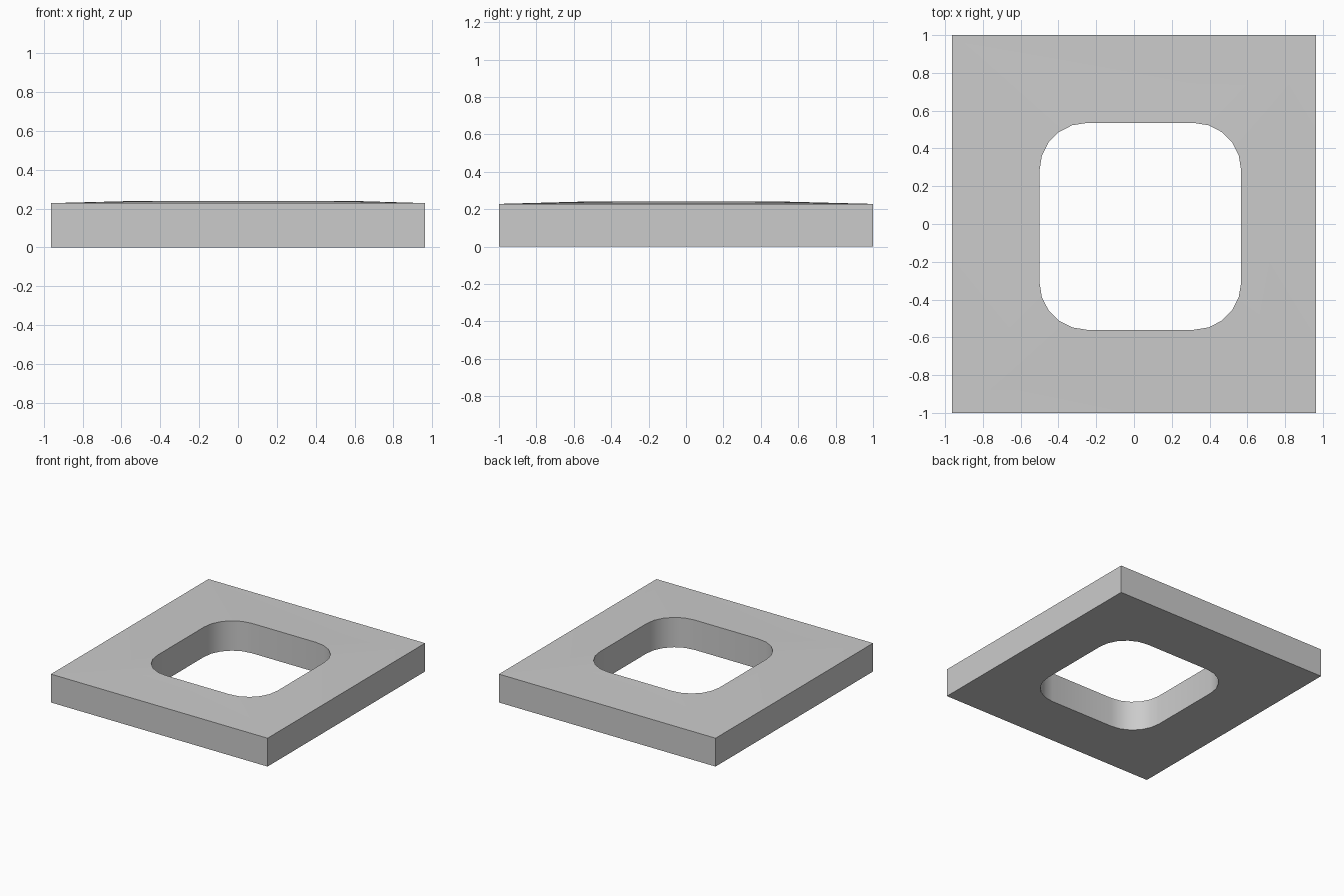
import bpy, bmesh, math

if "Cube" in bpy.data.objects:
    bpy.data.objects.remove(bpy.data.objects["Cube"])

HX, HY = 0.963, 1.0                          # outer half sizes
X0, X1, Y0, Y1 = -0.5, 0.567, -0.56, 0.535   # opening limits
R, SEG = 0.25, 5                             # opening corner radius
EDGE_Z, RIM_Z = 0.228, 0.24                  # top rises gently to the rim

# Corners counter-clockwise: outer point, arc centre, start angle
corners = [
    ((HX, HY), (X1 - R, Y1 - R), 0),
    ((-HX, HY), (X0 + R, Y1 - R), 90),
    ((-HX, -HY), (X0 + R, Y0 + R), 180),
    ((HX, -HY), (X1 - R, Y0 + R), 270),
]

bm = bmesh.new()


def make_ring(outer_z, inner_z):
    outer, arcs = [], []
    for (ox, oy), (cx, cy), start in corners:
        outer.append(bm.verts.new((ox, oy, outer_z)))
        arc = []
        for i in range(SEG + 1):
            a = math.radians(start + 90 * i / SEG)
            arc.append(bm.verts.new((cx + R * math.cos(a), cy + R * math.sin(a), inner_z)))
        arcs.append(arc)
    # Corner fans and straight sides
    for k in range(4):
        n = (k + 1) % 4
        for a, b in zip(arcs[k], arcs[k][1:]):
            bm.faces.new((outer[k], b, a))
        bm.faces.new((outer[k], outer[n], arcs[n][0], arcs[k][-1]))
    return outer, [v for arc in arcs for v in arc]


def bridge(low, high):
    for i in range(len(low)):
        j = (i + 1) % len(low)
        bm.faces.new((low[i], low[j], high[j], high[i]))


# Underside, top, outer walls and opening wall
low_outer, low_inner = make_ring(0, 0)
top_outer, top_inner = make_ring(EDGE_Z, RIM_Z)
bridge(low_outer, top_outer)
bridge(low_inner, top_inner)
bmesh.ops.recalc_face_normals(bm, faces=bm.faces)

mesh = bpy.data.meshes.new("plate_with_opening")
bm.to_mesh(mesh)
bm.free()
plate = bpy.data.objects.new("plate_with_opening", mesh)
bpy.context.collection.objects.link(plate)
bpy.context.view_layer.objects.active = plate
plate.select_set(True)
bpy.ops.object.shade_smooth_by_angle(angle=math.radians(30))
